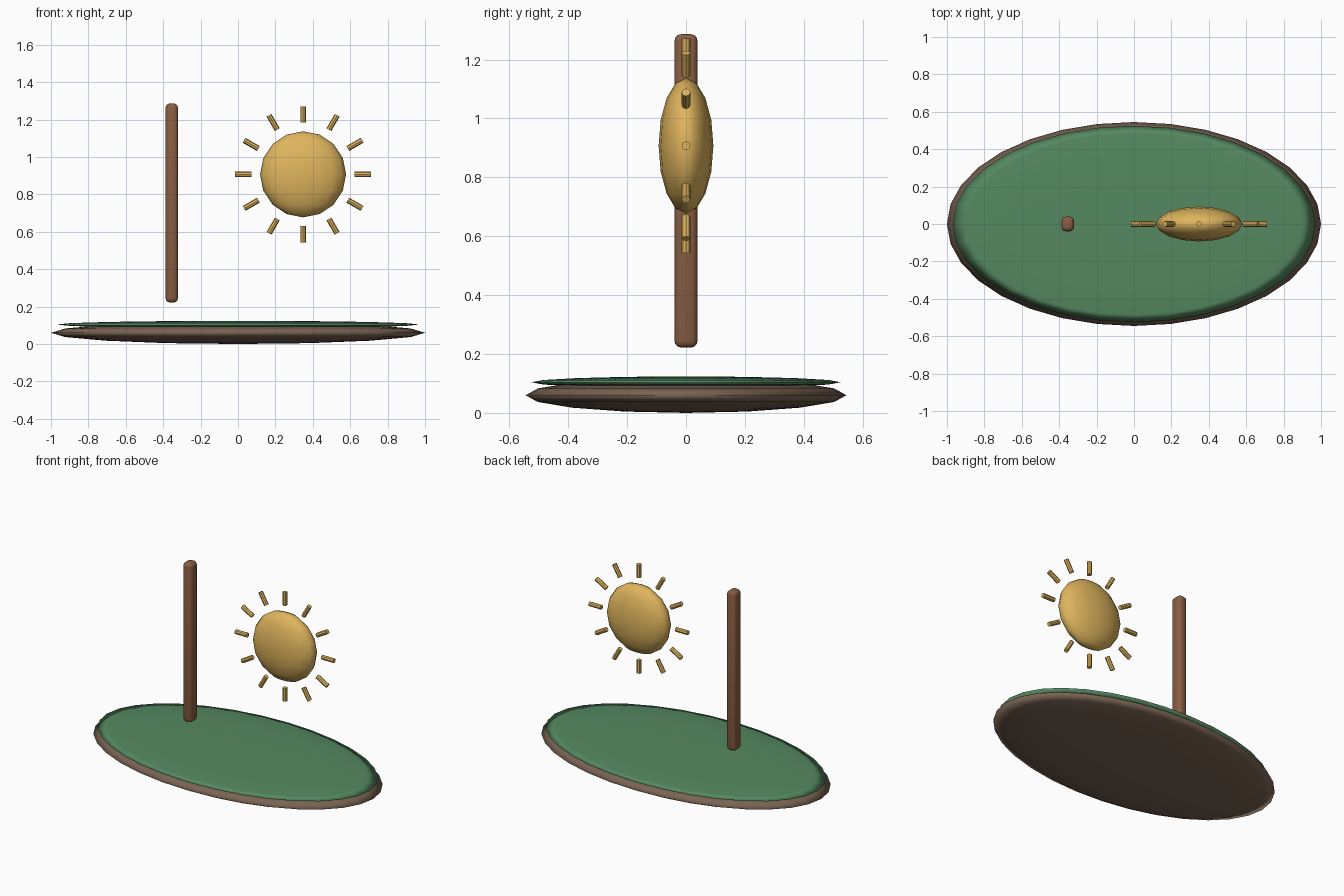
import bpy
from math import sin, cos, radians

if "Cube" in bpy.data.objects:
    bpy.data.objects.remove(bpy.data.objects["Cube"])


def material(name, rgb):
    m = bpy.data.materials.new(name)
    m.diffuse_color = (*rgb, 1)
    m.use_nodes = True
    m.node_tree.nodes["Principled BSDF"].inputs["Base Color"].default_value = m.diffuse_color
    return m


earth = material("earth_brown", (0.19, 0.125, 0.085))
grass = material("grass_green", (0.09, 0.25, 0.12))
wood = material("wood_brown", (0.25, 0.11, 0.055))
gold = material("gold", (0.74, 0.46, 0.11))


def finish(name, mat):
    ob = bpy.context.object
    ob.name = ob.data.name = name
    ob.data.materials.append(mat)
    return ob


def ellipsoid(name, loc, radii, segments, rings, mat):
    bpy.ops.mesh.primitive_uv_sphere_add(segments=segments, ring_count=rings,
                                         radius=1, location=loc)
    ob = finish(name, mat)
    ob.scale = radii
    bpy.ops.object.transform_apply(location=False, rotation=False, scale=True)
    bpy.ops.object.shade_smooth()
    return ob


# Oval ground: earth slab with a thin grass layer on top
ellipsoid("ground_base", (0, 0, 0.06), (1.0, 0.545, 0.06), 32, 8, earth)
ellipsoid("grass_top", (0, 0, 0.104), (0.97, 0.525, 0.02), 32, 8, grass)

# Upright post with rounded edges
bpy.ops.mesh.primitive_cube_add(size=1, location=(-0.354, 0, 0.754))
post = finish("post", wood)
post.scale = (0.066, 0.078, 1.064)
bpy.ops.object.transform_apply(location=False, rotation=False, scale=True)
bevel = post.modifiers.new("rounded_edges", 'BEVEL')
bevel.width = 0.022
bevel.segments = 3
bpy.ops.object.shade_smooth()

# Flattened sun disc
SUN_X, SUN_Z = 0.348, 0.907
ellipsoid("sun_disc", (SUN_X, 0, SUN_Z), (0.23, 0.093, 0.23), 16, 8, gold)

# Ring of twelve short rays
for i in range(12):
    a = radians(30 * i)
    bpy.ops.mesh.primitive_cylinder_add(
        vertices=8, radius=0.015, depth=0.088, rotation=(0, a, 0),
        location=(SUN_X + 0.32 * sin(a), 0, SUN_Z + 0.32 * cos(a)))
    finish(f"sun_ray_{i + 1}", gold)
